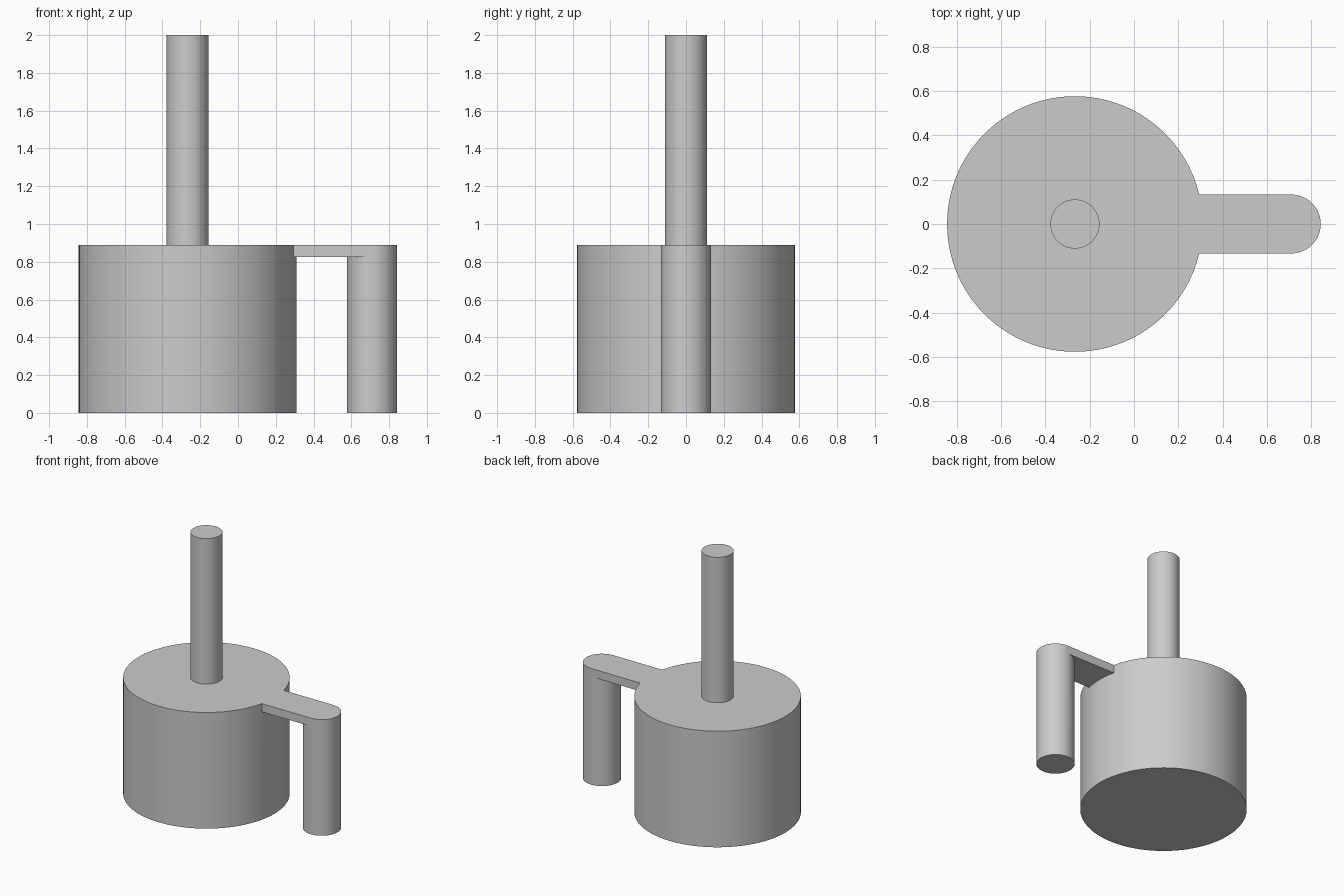
import bpy, bmesh
from math import pi, sin, cos, asin, sqrt

default = bpy.data.objects.get("Cube")
if default:
    bpy.data.objects.remove(default, do_unlink=True)

grey = bpy.data.materials.new("plain grey")
grey.use_nodes = True
colour = (0.6, 0.6, 0.6, 1)
grey.diffuse_color = colour
grey.node_tree.nodes["Principled BSDF"].inputs["Base Color"].default_value = colour

BODY_X, BODY_R = -0.267, 0.577
LEG_X, LEG_R = 0.71, 0.133
SHAFT_R = 0.111
UNDER, TOP, SHAFT_TOP = 0.825, 0.888, 2.0


def arc(x, r, start, end, steps):
    """Points along an arc centred on (x, 0)."""
    angles = [start + (end - start) * i / steps for i in range(steps + 1)]
    return [(x + r * cos(a), r * sin(a)) for a in angles]


def wall(bm, points, low, high):
    """Upright strip of faces following the points."""
    for (ax, ay), (bx, by) in zip(points, points[1:]):
        corners = [(ax, ay, low), (bx, by, low), (bx, by, high), (ax, ay, high)]
        bm.faces.new([bm.verts.new(c) for c in corners])


def cap(bm, points, z):
    """Flat face bounded by the points."""
    bm.faces.new([bm.verts.new((x, y, z)) for x, y in points])


def finish(bm, name):
    bmesh.ops.remove_doubles(bm, verts=bm.verts, dist=1e-4)
    bmesh.ops.recalc_face_normals(bm, faces=bm.faces)
    mesh = bpy.data.meshes.new(name)
    bm.to_mesh(mesh)
    bm.free()
    mesh.materials.append(grey)
    obj = bpy.data.objects.new(name, mesh)
    bpy.context.collection.objects.link(obj)
    bpy.ops.object.select_all(action="DESELECT")
    obj.select_set(True)
    bpy.context.view_layer.objects.active = obj
    bpy.ops.object.shade_smooth_by_angle(angle=pi / 6)


# Drum, arm and leg as one welded solid
join = asin(LEG_R / BODY_R)
drum_outer = arc(BODY_X, BODY_R, join, 2 * pi - join, 80)
drum_inner = arc(BODY_X, BODY_R, -join, join, 12)
leg_outer = arc(LEG_X, LEG_R, -pi / 2, pi / 2, 28)
leg_inner = arc(LEG_X, LEG_R, pi / 2, 3 * pi / 2, 28)

bm = bmesh.new()
for outline in (drum_outer, drum_inner, leg_outer, leg_inner):
    wall(bm, outline, 0, UNDER)
for outline in (drum_outer, leg_outer):
    wall(bm, outline, UNDER, TOP)
wall(bm, [drum_outer[-1], leg_outer[0]], UNDER, TOP)
wall(bm, [leg_outer[-1], drum_outer[0]], UNDER, TOP)
cap(bm, drum_outer[:-1] + drum_inner[:-1], 0)
cap(bm, leg_outer[:-1] + leg_inner[:-1], 0)
cap(bm, drum_inner + leg_inner, UNDER)
cap(bm, drum_outer + leg_outer, TOP)
finish(bm, "drum_with_arm_and_leg")

# Upright shaft standing on the drum
bm = bmesh.new()
ring = arc(BODY_X, SHAFT_R, 0, 2 * pi, 56)
wall(bm, ring, TOP, SHAFT_TOP)
cap(bm, ring[:-1], SHAFT_TOP)
finish(bm, "shaft")
